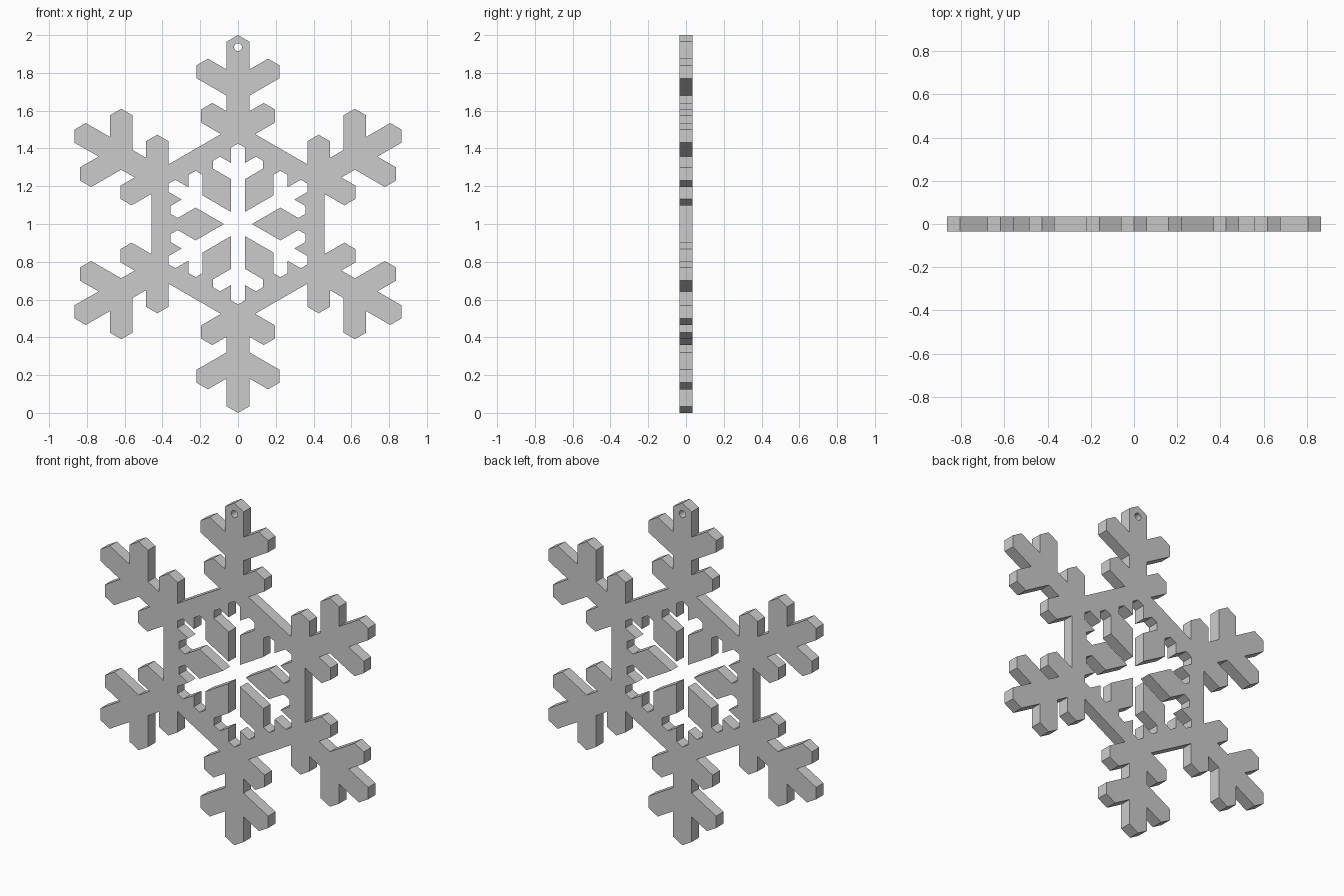
import bpy, bmesh
from math import radians, tan, cos, sin, pi
from mathutils import Matrix, Vector

if "Cube" in bpy.data.objects:
    bpy.data.objects.remove(bpy.data.objects["Cube"])

T = tan(radians(30))
CENTRE = Vector((0, 1))
HALF_DEPTH = 0.034


def branch(w, r, a):
    """Side branch leaving the stem at radius r, tip facet at x = a."""
    return [(w, r - w * T), (a, r + a * T - 2 * w * T),
            (a, r + a * T), (a - w, r + a * T + w * T), (w, r + 3 * w * T)]


def flake(half, skip_left_root):
    """Mirror half an arm (root to tip), then repeat it six times."""
    left = [(-x, y) for x, y in half[:-1]]
    if skip_left_root:
        left = left[1:]
    arm = left + half[::-1]
    return [CENTRE + Matrix.Rotation(radians(-60 * k), 2) @ Vector(p)
            for k in range(6) for p in arm]


# Outer outline: hexagon body, stems and two pairs of branches per arm
w, body, r1 = 0.06, 0.528, 0.493
x = (body - r1 + 2 * w * T) / (2 * T) - w * T / (2 * T)
x = (body - (r1 - 2 * w * T)) / (2 * T)
root = (x, body - x * T)
outer = flake([root] + branch(w, r1, 0.196)[1:] + branch(w, 0.714, 0.219)
              + [(w, 1 - w * T), (0, 1)], False)

# Smaller flake-shaped cut-out in the middle
v = 0.037
inner = flake([(v, v / T)] + branch(v, 0.259, 0.132)
              + [(v, 0.426 - v * T), (0, 0.426)], True)

# Hanging hole near the top tip
hole = [Vector((0.021 * cos(i * pi / 8), 1.936 + 0.021 * sin(i * pi / 8)))
        for i in range(16)]

# Filled flat curve, extruded to a plate
curve = bpy.data.curves.new("snowflake", 'CURVE')
curve.dimensions = '2D'
curve.fill_mode = 'BOTH'
curve.extrude = HALF_DEPTH
for loop in (outer, inner, hole):
    s = curve.splines.new('POLY')
    s.points.add(len(loop) - 1)
    for p, co in zip(s.points, loop):
        p.co = (co.x, co.y, 0, 1)
    s.use_cyclic_u = True

obj = bpy.data.objects.new("snowflake", curve)
bpy.context.collection.objects.link(obj)
bpy.context.view_layer.objects.active = obj
obj.select_set(True)
bpy.ops.object.convert(target='MESH')
obj = bpy.context.object
obj.name = "snowflake"

# Stand the plate upright, weld the caps and keep flat faces
bm = bmesh.new()
bm.from_mesh(obj.data)
bmesh.ops.transform(bm, matrix=Matrix.Rotation(pi / 2, 4, 'X'), verts=bm.verts)
bmesh.ops.remove_doubles(bm, verts=bm.verts, dist=0.0005)
bmesh.ops.recalc_face_normals(bm, faces=bm.faces)
for f in bm.faces:
    f.smooth = False
bm.to_mesh(obj.data)
bm.free()
